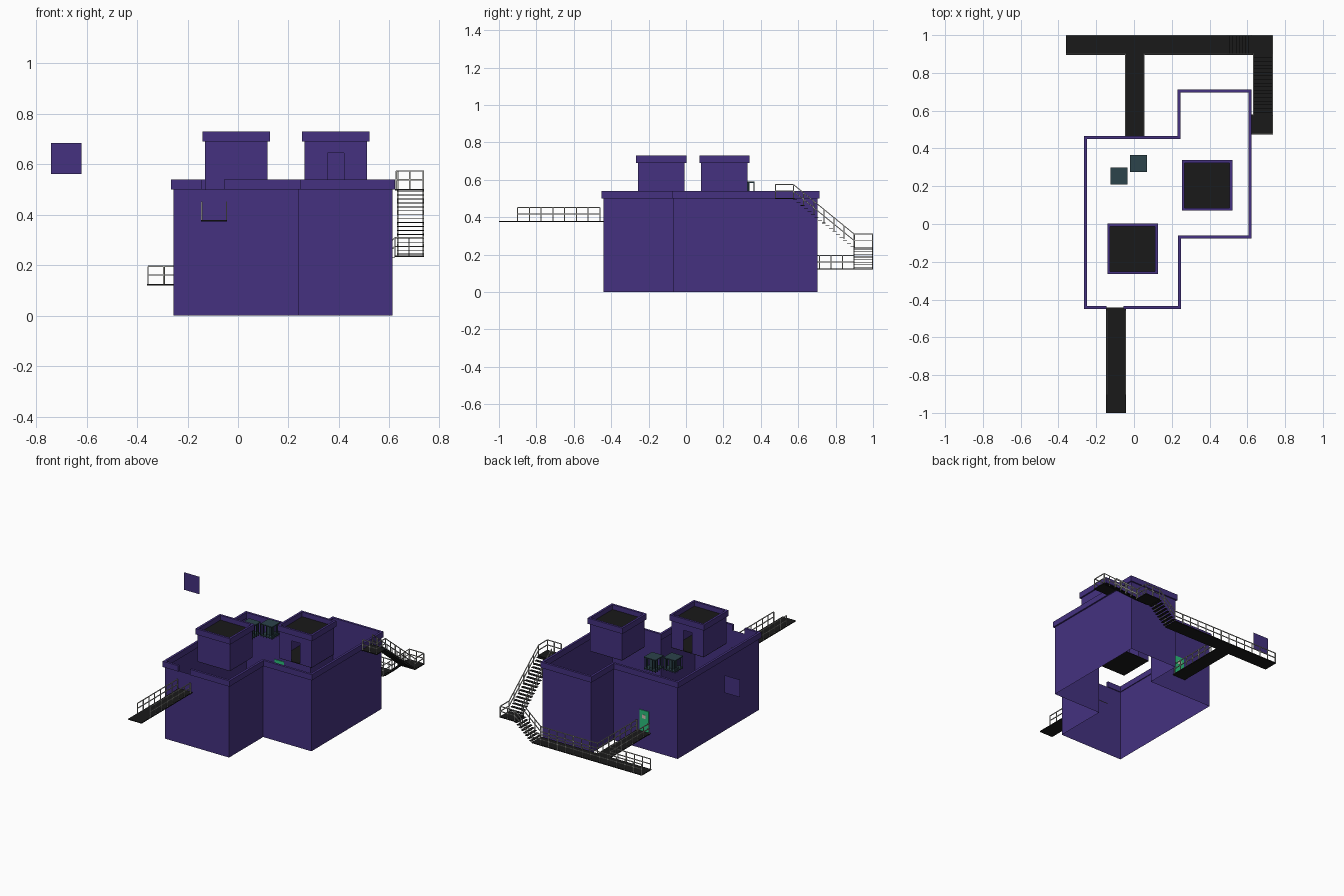
import bpy, bmesh
from mathutils import Vector, Matrix

if "Cube" in bpy.data.objects:
    bpy.data.objects.remove(bpy.data.objects["Cube"])


def mat(name, rgb):
    m = bpy.data.materials.new(name)
    m.diffuse_color = (*rgb, 1)
    m.use_nodes = True
    m.node_tree.nodes["Principled BSDF"].inputs["Base Color"].default_value = m.diffuse_color
    return m


PURPLE = mat("purple_wall", (0.058, 0.031, 0.215))
BLACK = mat("black_metal", (0.010, 0.010, 0.010))
GREY = mat("grey_rail", (0.48, 0.48, 0.45))
TEAL = mat("dark_teal", (0.025, 0.056, 0.070))
GREEN = mat("green_door", (0.025, 0.52, 0.20))
PALE = mat("pale_plate", (0.65, 0.55, 0.48))


def finish(name, bm, material):
    me = bpy.data.meshes.new(name)
    bm.to_mesh(me)
    bm.free()
    me.materials.append(material)
    ob = bpy.data.objects.new(name, me)
    bpy.context.collection.objects.link(ob)


def add_box(bm, x0, x1, y0, y1, z0, z1):
    m = Matrix.Translation(((x0 + x1) / 2, (y0 + y1) / 2, (z0 + z1) / 2))
    bmesh.ops.create_cube(bm, size=1, matrix=m @ Matrix.Diagonal((x1 - x0, y1 - y0, z1 - z0, 1)))


def boxes(name, material, *dims):
    bm = bmesh.new()
    for d in dims:
        add_box(bm, *d)
    finish(name, bm, material)


def face(bm, *pts):
    bm.faces.new([bm.verts.new(p) for p in pts])


def offset(pts, d):
    # outward offset of a counter-clockwise right-angled outline
    out = []
    for i, p in enumerate(pts):
        p = Vector(p)
        a = (p - Vector(pts[i - 1])).normalized()
        b = (Vector(pts[(i + 1) % len(pts)]) - p).normalized()
        na, nb = Vector((a.y, -a.x)), Vector((b.y, -b.x))
        n = na if (na - nb).length < 0.01 else na + nb
        out.append(p + n * d)
    return out


def ring(name, pts, inner, outer, z0, z1, skip=()):
    # rectangular-section parapet following an outline, with gaps
    bm = bmesh.new()
    o, i = offset(pts, outer), offset(pts, -inner)
    n = len(pts)
    for k in range(n):
        if k in skip:
            continue
        j = (k + 1) % n
        a, b, c, d = o[k], o[j], i[j], i[k]
        face(bm, (*a, z0), (*b, z0), (*b, z1), (*a, z1))
        face(bm, (*c, z0), (*d, z0), (*d, z1), (*c, z1))
        face(bm, (*a, z1), (*b, z1), (*c, z1), (*d, z1))
        face(bm, (*b, z0), (*a, z0), (*d, z0), (*c, z0))
        if (k - 1) % n in skip:
            face(bm, (*d, z0), (*a, z0), (*a, z1), (*d, z1))
        if j in skip:
            face(bm, (*b, z0), (*c, z0), (*c, z1), (*b, z1))
    bmesh.ops.remove_doubles(bm, verts=bm.verts, dist=1e-5)
    finish(name, bm, PURPLE)


# Main walls: open shell, no roof and no floor
outline = [(-0.255, -0.441), (-0.145, -0.441), (-0.055, -0.441), (0.24, -0.441), (0.24, -0.066),
           (0.612, -0.066), (0.612, 0.703), (0.24, 0.703), (0.24, 0.456), (-0.255, 0.456)]
bm = bmesh.new()
for k, p in enumerate(outline):
    q = outline[(k + 1) % len(outline)]
    face(bm, (*p, 0), (*q, 0), (*q, 0.5), (*p, 0.5))
bmesh.ops.remove_doubles(bm, verts=bm.verts, dist=1e-5)
finish("main_walls", bm, PURPLE)
ring("main_parapet", outline, 0.006, 0.01, 0.5, 0.54, skip=(1,))


# Roof huts, each with a doorway in the front or back wall
def hut(name, x0, x1, y0, y1, door_at_back):
    bm = bmesh.new()
    z0, z1, dz = 0.5, 0.69, 0.645
    cx = (x0 + x1) / 2
    d0, d1 = cx - 0.033, cx + 0.033
    yd, yp = (y1, y0) if door_at_back else (y0, y1)
    door = [(x0, yd, z0), (d0, yd, z0), (d0, yd, dz), (d1, yd, dz),
            (d1, yd, z0), (x1, yd, z0), (x1, yd, z1), (x0, yd, z1)]
    plain = [(x1, yp, z0), (x0, yp, z0), (x0, yp, z1), (x1, yp, z1)]
    if door_at_back:
        door.reverse()
        plain.reverse()
    face(bm, *door)
    face(bm, *plain)
    face(bm, (x1, y0, z0), (x1, y1, z0), (x1, y1, z1), (x1, y0, z1))
    face(bm, (x0, y1, z0), (x0, y0, z0), (x0, y0, z1), (x0, y1, z1))
    finish(name + "_walls", bm, PURPLE)
    ring(name + "_cap", [(x0, y0), (x1, y0), (x1, y1), (x0, y1)], 0.005, 0.01, z1, 0.73)
    boxes(name + "_decks", BLACK, (x0, x1, y0, y1, 0.692, 0.697), (x0, x1, y0, y1, 0.498, 0.502))


hut("left_hut", -0.131, 0.116, -0.256, -0.008, True)
hut("right_hut", 0.263, 0.511, 0.081, 0.329, False)

# Loose wall panel beside the building
bm = bmesh.new()
face(bm, (-0.742, 0.463, 0.562), (-0.62, 0.463, 0.562), (-0.62, 0.463, 0.684), (-0.742, 0.463, 0.684))
finish("loose_panel", bm, PURPLE)

# Back door, showing on both sides of the wall
boxes("back_door", GREEN, (-0.035, 0.037, 0.452, 0.461, 0.125, 0.27))
boxes("door_plate", PALE, (-0.012, 0.017, 0.4605, 0.4625, 0.215, 0.24))

# Rooftop cooling units: open cages around a small core
for n, (x, y) in enumerate([(-0.125, 0.21), (-0.02, 0.275)]):
    w = 0.09
    boxes(f"cooling_unit_core_{n}", TEAL, (x + .028, x + w - .028, y + .028, y + w - .028, .512, .582))
    parts = [(x, x + w, y, y + w, 0.584, 0.59), (x, x + w, y, y + w, 0.507, 0.513)]
    for t in (0, 0.0215, 0.043, 0.0645, 0.086):
        for e in (0, w - 0.004):
            parts.append((x + t, x + t + 0.004, y + e, y + e + 0.004, 0.5, 0.585))
            if 0 < t < 0.08:
                parts.append((x + e, x + e + 0.004, y + t, y + t + 0.004, 0.5, 0.585))
    boxes(f"cooling_unit_frame_{n}", TEAL, *parts)

# Walkway decks and landings
T = 0.006
LOW, MID, TOP, FRONT = 0.125, 0.238, 0.503, 0.38
boxes("front_walkway", BLACK, (-0.147, -0.043, -0.9, -0.441, FRONT - T, FRONT),
      (-0.147, -0.043, -1.0, -0.9, FRONT - T, FRONT))
boxes("back_walkway", BLACK, (-0.36, 0.49, 0.896, 1.0, LOW - T, LOW),
      (-0.047, 0.055, 0.456, 0.896, LOW - T, LOW))
boxes("middle_landing", BLACK, (0.62, 0.737, 0.896, 1.0, MID - T, MID))
boxes("top_landing", BLACK, (0.622, 0.737, 0.475, 0.58, TOP - T, TOP))

# Open stair treads
n = 8
boxes("lower_stair", BLACK, *[(0.49 + 0.13 * i / n, 0.49 + 0.13 * (i + 1) / n + 0.002, 0.896, 1.0,
      LOW + (MID - LOW) * (i + .5) / n - 0.003, LOW + (MID - LOW) * (i + .5) / n) for i in range(n)])
n = 17
boxes("upper_stair", BLACK, *[(0.63, 0.737, 0.9 - 0.325 * (i + 1) / n - 0.002, 0.9 - 0.325 * i / n,
      MID + (TOP - MID) * (i + .5) / n - 0.003, MID + (TOP - MID) * (i + .5) / n) for i in range(n)])


# Railings: top rail, middle rail and posts between two deck points
def bar(bm, p, q, r=0.0025):
    v = q - p
    m = Matrix.Translation((p + q) / 2) @ v.to_track_quat('Z', 'Y').to_matrix().to_4x4()
    bmesh.ops.create_cube(bm, size=1, matrix=m @ Matrix.Diagonal((2 * r, 2 * r, v.length, 1)))


def railing(name, *runs):
    bm = bmesh.new()
    for p, q in runs:
        p, q = Vector(p), Vector(q)
        for h in (0.036, 0.071):
            bar(bm, p + Vector((0, 0, h)), q + Vector((0, 0, h)))
        n = max(1, round((q - p).length / 0.065))
        for i in range(n + 1):
            s = p.lerp(q, i / n)
            bar(bm, s, s + Vector((0, 0, 0.071)))
    finish(name, bm, GREY)


railing("front_railing", *[((x, -0.9, FRONT), (x, -0.46, FRONT)) for x in (-0.144, -0.046)])
railing("back_railing",
        ((-0.357, 0.997, LOW), (0.49, 0.997, LOW)),
        ((-0.357, 0.899, LOW), (-0.044, 0.899, LOW)),
        ((0.052, 0.899, LOW), (0.49, 0.899, LOW)),
        ((-0.044, 0.468, LOW), (-0.044, 0.899, LOW)),
        ((0.052, 0.468, LOW), (0.052, 0.899, LOW)))
railing("stair_railing",
        ((0.49, 0.997, LOW), (0.622, 0.997, MID)),
        ((0.49, 0.899, LOW), (0.622, 0.899, MID)),
        ((0.622, 0.997, MID), (0.734, 0.997, MID)),
        ((0.734, 0.997, MID), (0.734, 0.9, MID)),
        ((0.734, 0.9, MID), (0.734, 0.575, TOP)),
        ((0.633, 0.9, MID), (0.633, 0.575, TOP)),
        ((0.734, 0.575, TOP), (0.734, 0.478, TOP)),
        ((0.734, 0.478, TOP), (0.627, 0.478, TOP)))
